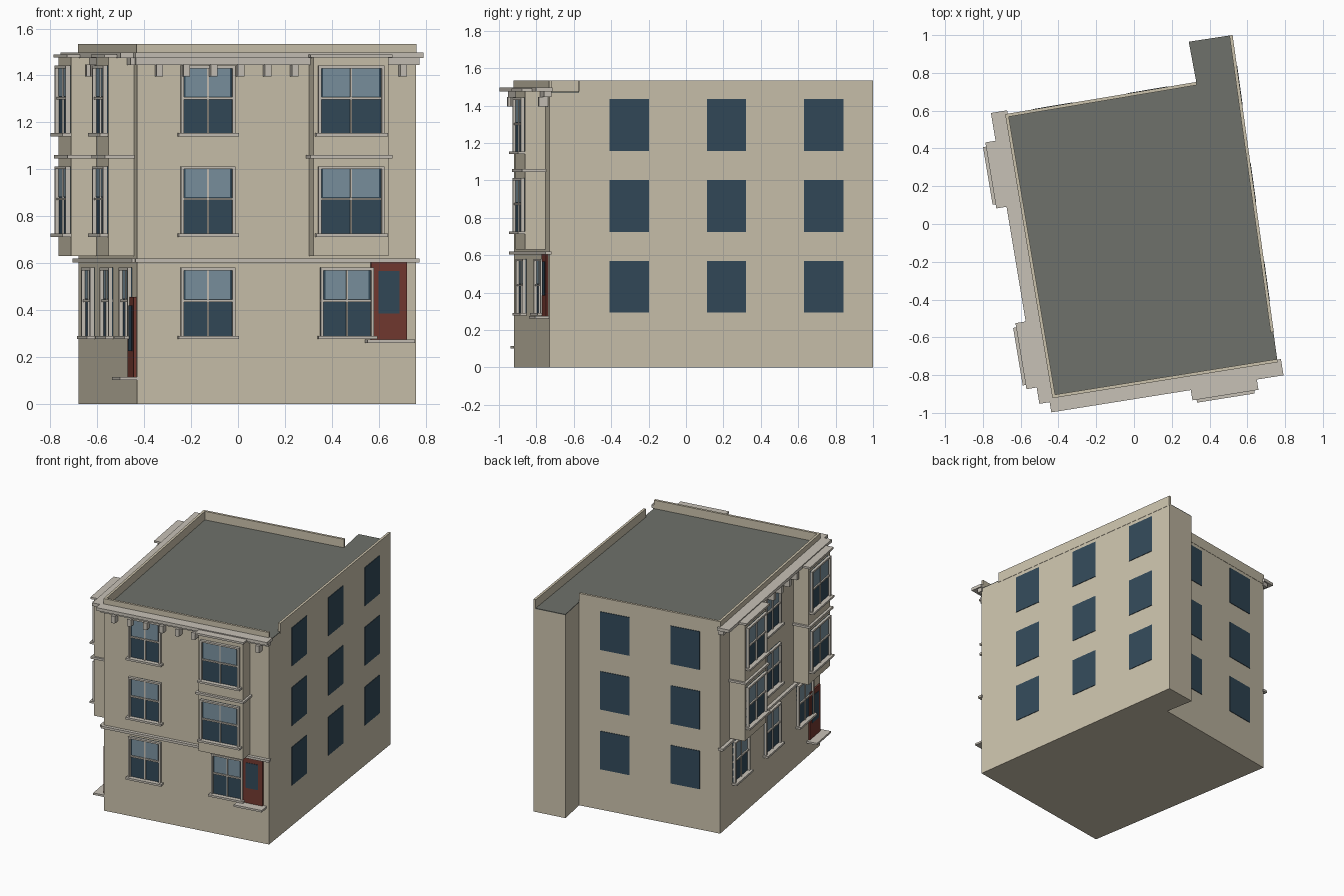
import bpy, bmesh
from mathutils import Vector

if "Cube" in bpy.data.objects:
    bpy.data.objects.remove(bpy.data.objects["Cube"])


def lin(r, g, b):
    return tuple((c / 255) ** 2.2 for c in (r, g, b)) + (1,)


def material(name, *rgb):
    m = bpy.data.materials.new(name)
    m.diffuse_color = lin(*rgb)
    m.use_nodes = True
    m.node_tree.nodes["Principled BSDF"].inputs["Base Color"].default_value = m.diffuse_color
    return m


STONE = material("stone", 202, 193, 171)
TRIM = material("trim", 198, 192, 181)
ROOF = material("roof_grey", 110, 113, 106)
GLASS = material("dark_glass", 54, 75, 90)
PALE = material("pale_glass", 122, 145, 158)
RED = material("door_red", 115, 60, 52)


def finish(name, bm, mat):
    bmesh.ops.recalc_face_normals(bm, faces=bm.faces)
    me = bpy.data.meshes.new(name)
    bm.to_mesh(me)
    bm.free()
    me.materials.append(mat)
    ob = bpy.data.objects.new(name, me)
    bpy.context.collection.objects.link(ob)
    return ob


def prism(name, pts, z0, z1, mat):
    bm = bmesh.new()
    face = bm.faces.new([bm.verts.new((x, y, z0)) for x, y in pts])
    ext = bmesh.ops.extrude_face_region(bm, geom=[face])["geom"]
    bmesh.ops.translate(bm, vec=(0, 0, z1 - z0),
                        verts=[v for v in ext if isinstance(v, bmesh.types.BMVert)])
    if not face.is_valid or len(bm.faces) < len(pts) + 2:
        bm.faces.new([v for v in sorted(bm.verts, key=lambda v: v.index)[:len(pts)]])
    return finish(name, bm, mat)


class Wall:
    """Local frame of a facade: a runs along it, z is up, d points outward."""

    def __init__(self, start, end, outward):
        self.o = Vector((*start, 0))
        v = Vector((*end, 0)) - self.o
        self.length = v.length
        self.u = v.normalized()
        n = Vector((self.u.y, -self.u.x, 0))
        self.n = n if n.dot(Vector(outward)) > 0 else -n

    def boxes(self, name, mat, *specs):
        bm = bmesh.new()
        for a0, a1, z0, z1, d0, d1 in specs:
            made = bmesh.ops.create_cube(bm, size=1)["verts"]
            for v in made:
                a = a0 if v.co.x < 0 else a1
                d = d0 if v.co.y < 0 else d1
                z = z0 if v.co.z < 0 else z1
                v.co = self.o + self.u * a + self.n * d + Vector((0, 0, z))
        return finish(name, bm, mat)


FL, FR, BR = (-0.43, -0.92), (0.76, -0.73), (0.52, 1.0)
TAB, NOTCH, BL = (0.29, 0.965), (0.33, 0.75), (-0.68, 0.58)
front = Wall(FL, FR, (0, -1, 0))
left = Wall(FL, BL, (-1, 0, 0))
right = Wall(FR, BR, (1, 0, 0))
back = Wall(NOTCH, BL, (0, 1, 0))

# Main block and flat roof
plan = [FL, FR, BR, TAB, NOTCH, BL]
prism("main_walls", plan, 0, 1.468, STONE)
prism("roof", plan, 1.468, 1.474, ROOF)

# Parapets
for tag, w, a0 in (("front", front, 0), ("left", left, 0), ("right", right, 0.16), ("back", back, 0)):
    w.boxes(tag + "_parapet", STONE, (a0, w.length, 1.46, 1.535, -0.015, 0.002))


def sash_window(tag, w, c, z0, z1, width, d):
    a0, a1, zm, t = c - width / 2, c + width / 2, (z0 + z1) / 2 + 0.005, 0.012
    w.boxes(tag + "_glass", GLASS, (a0, a1, z0, z1, d - 0.01, d + 0.004))
    w.boxes(tag + "_upper_panes", PALE,
            (a0 + 0.022, a1 - 0.022, zm + 0.008, z1 - t, d, d + 0.007))
    w.boxes(tag + "_frame", TRIM,
            (a0, a0 + t, z0, z1, d - 0.01, d + 0.02),
            (a1 - t, a1, z0, z1, d - 0.01, d + 0.02),
            (a0, a1, z1 - t, z1, d - 0.01, d + 0.02),
            (c - 0.004, c + 0.004, z0, z1, d, d + 0.012),
            (a0, a1, zm - 0.005, zm + 0.005, d, d + 0.014))
    w.boxes(tag + "_sill", TRIM,
            (a0 - 0.012, a1 + 0.012, z0 - 0.012, z0 + 0.002, d - 0.01, d + 0.036))


FLOORS = ((0.288, 0.58), (0.724, 1.012), (1.152, 1.442))
BAY = 0.11


def dress(tag, w, plain, bays):
    # Windows on every floor, in projecting bays above the ground floor
    for i, (z0, z1) in enumerate(FLOORS):
        for j, c in enumerate(plain):
            sash_window(f"{tag}_window_{i}_{j}", w, c, z0, z1, 0.235, 0)
        for j, c in enumerate(bays):
            wide, d = (0.285, BAY) if i else (0.23, 0)
            sash_window(f"{tag}_bay_window_{i}_{j}", w, c, z0, z1, wide, d)
    for j, c in enumerate(bays):
        h = 0.162
        w.boxes(f"{tag}_bay_{j}", STONE, (c - h, c + h, 0.63, 1.476, -0.01, BAY))
        w.boxes(f"{tag}_bay_bands_{j}", TRIM,
                (c - h - 0.015, c + h + 0.015, 1.045, 1.06, 0, BAY + 0.018),
                (c - h - 0.015, c + h + 0.015, 1.476, 1.49, 0, BAY + 0.02))
    # Floor band, stepped cornice and brackets
    n = w.length
    w.boxes(tag + "_floor_band", TRIM, (-0.01, n + 0.01, 0.603, 0.62, -0.01, 0.024))
    w.boxes(tag + "_cornice", TRIM,
            (-0.02, n + 0.02, 1.475, 1.497, -0.012, 0.075),
            (-0.01, n + 0.01, 1.445, 1.476, -0.01, 0.03))
    spots = [0.09 + 0.117 * k for k in range(int((n - 0.06) / 0.117) + 1)]
    w.boxes(tag + "_brackets", TRIM,
            *[(s - 0.014, s + 0.014, 1.395, 1.446, -0.01, 0.05) for s in spots
              if s < n - 0.03 and all(abs(s - c) > 0.165 for c in bays)])


dress("front", front, [0.304], [0.905])
dress("left", left, [0.74], [0.245, 1.215])


def door(tag, w, a0, a1, z0, z1):
    w.boxes(tag + "_door", RED, (a0, a1, z0, z1, -0.01, 0.012))
    w.boxes(tag + "_door_glass", GLASS,
            (a0 + 0.032, a1 - 0.032, z0 + 0.11, z1 - 0.037, 0, 0.015))
    w.boxes(tag + "_door_step", TRIM, (a0 - 0.025, a1 + 0.025, z0 - 0.014, z0, -0.01, 0.075))


door("front", front, 1.008, 1.163, 0.274, 0.603)
door("left", left, 0.02, 0.18, 0.115, 0.455)

# Plain flush windows on the right and back walls
for tag, w, centres in (("right", right, (0.43, 0.955, 1.48)), ("back", back, (0.26, 0.77))):
    w.boxes(tag + "_windows", GLASS,
            *[(c - 0.106, c + 0.106, z0, z0 + 0.277, -0.01, 0.004)
              for c in centres for z0 in (0.293, 0.725, 1.157)])
